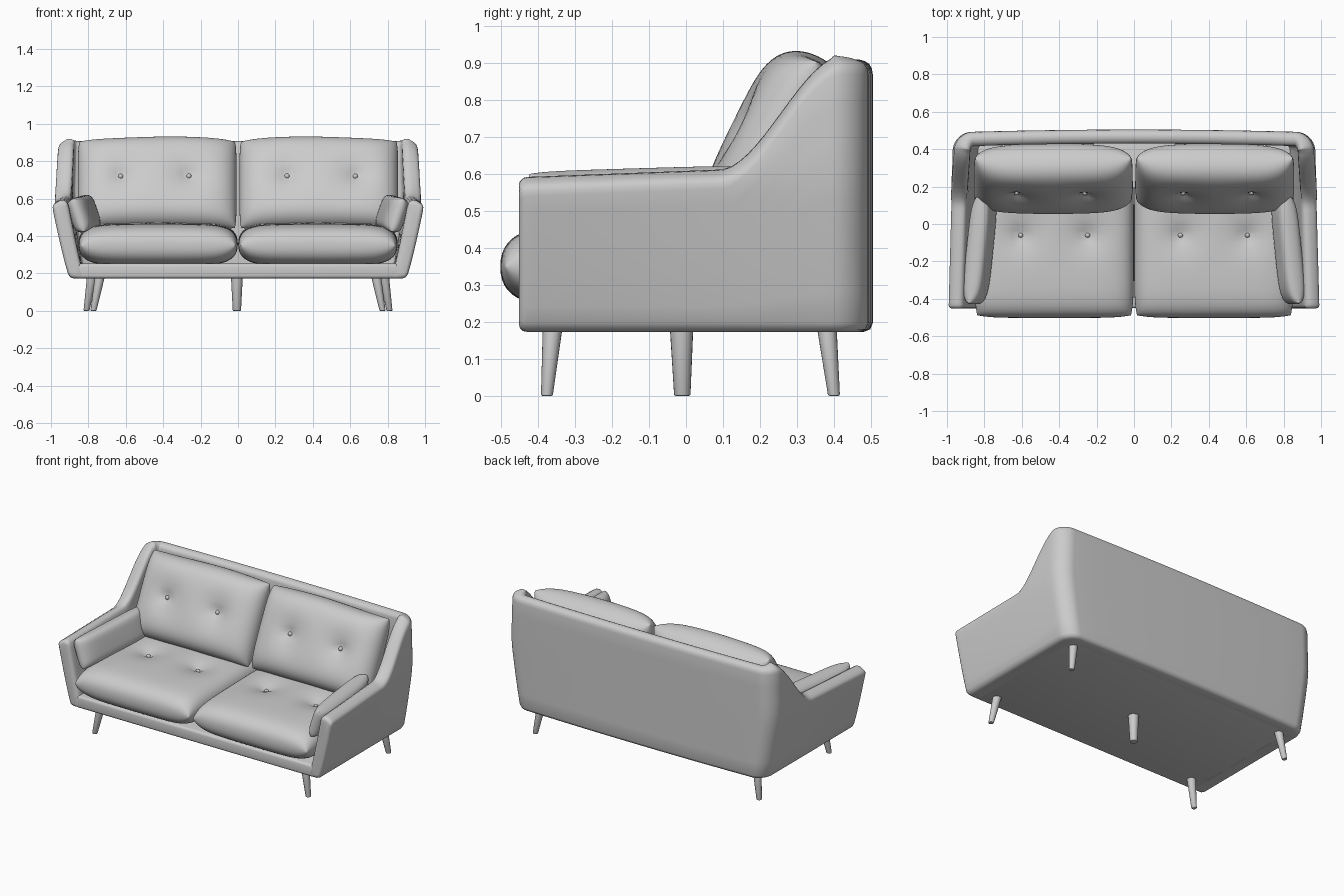
import bpy, bmesh, math
from mathutils import Vector

if "Cube" in bpy.data.objects:
    bpy.data.objects.remove(bpy.data.objects["Cube"])

grey = bpy.data.materials.new("grey fabric")
grey.diffuse_color = (0.6, 0.6, 0.6, 1)
grey.use_nodes = True
grey.node_tree.nodes["Principled BSDF"].inputs["Base Color"].default_value = grey.diffuse_color


def finish(name, bm, angle=40):
    bmesh.ops.recalc_face_normals(bm, faces=bm.faces)
    me = bpy.data.meshes.new(name)
    bm.to_mesh(me)
    bm.free()
    me.materials.append(grey)
    me.shade_smooth()
    me.set_sharp_from_angle(angle=math.radians(angle))
    ob = bpy.data.objects.new(name, me)
    bpy.context.collection.objects.link(ob)
    return ob


def skin(bm, rows, loop=False):
    vs = [[bm.verts.new(p) for p in r] for r in rows]
    n = len(rows[0])
    for a, b in zip(vs, vs[1:]):
        for i in range(n if loop else n - 1):
            j = (i + 1) % n
            bm.faces.new((a[i], a[j], b[j], b[i]))
    return vs


# Shell: arms and back as one wrapped wall, leaning outwards
BOTTOM = 0.173


def top_height(y):
    t = min(1, max(0, (y - 0.09) / 0.35))
    return 0.575 + 0.02 * min(1, (y + 0.45) / 0.53) + 0.31 * t * t * (3 - 2 * t)


def half_width(y, z):
    f = min(1, max(0, (z - BOTTOM) / 0.42)) ** 0.85
    return 0.9 + 0.102 * f - 0.035 * f * (y + 0.45) / 0.95 - 0.01 * max(0, z - 0.58) / 0.33


def section(px, py, nx, ny, e):
    zt, zb = top_height(py) - e, BOTTOM + e
    th = 0.09 * abs(nx) + 0.075 * (1 - abs(nx))
    rise = 0.016 * abs(nx)
    pts = [(0.024, zb), (0.007, zb + 0.007), (0, zb + 0.024)]
    pts += [(0, zb + 0.024 + (zt - zb - 0.06) * k / 8) for k in range(1, 9)]
    pts += [(0.003, zt - 0.02), (0.01, zt - 0.008), (0.022, zt), (th * 0.5, zt + rise * 0.6 + 0.004),
            (th - 0.022, zt + rise), (th - 0.01, zt + rise - 0.006), (th - 0.003, zt + rise - 0.016),
            (th, zt - 0.025)]
    pts += [(th, zt - 0.025 + (zb + 0.025 - zt) * k / 6) for k in range(1, 7)]
    out = []
    for d, z in pts:
        d = min(max(d, e), th - e)
        x, y = px - nx * d, py - ny * d
        y -= 0.015 * px * px * max(0, py) / 0.5
        out.append((x * half_width(py, z), y, z))
    return out


path = [(1, -0.452, 1, 0, 0.022), (1, -0.449, 1, 0, 0.011), (1, -0.441, 1, 0, 0.003)]
path += [(1, -0.43 + 0.835 * k / 36, 1, 0, 0) for k in range(37)]
for k in range(1, 13):
    a = math.pi / 2 * k / 12
    path.append((0.9 + 0.1 * math.cos(a), 0.405 + 0.1 * math.sin(a), math.cos(a), math.sin(a), 0))
path += [(0.9 - 0.15 * k, 0.505, 0, 1, 0) for k in range(1, 7)]
path += [(-x, y, -nx, ny, e) for x, y, nx, ny, e in reversed(path[:-1])]
bm = bmesh.new()
rows = skin(bm, [section(*p) for p in path], loop=True)
bm.faces.new(rows[0])
bm.faces.new(rows[-1])
finish("arms_and_back", bm, 62)

# Base slab under the cushions
bm = bmesh.new()
bmesh.ops.create_cube(bm, size=1)
for v in bm.verts:
    v.co = (v.co.x * 1.74, v.co.y * 0.91 + 0.005, 0.213 + v.co.z * 0.079)
bmesh.ops.bevel(bm, geom=bm.edges[:], offset=0.016, segments=3, affect='EDGES', profile=0.5)
finish("base", bm)


def cushion(name, centre, axes, half, power=6, root=0.48, corner=0.03, crown=0.1,
            tufts=(), wave=0):
    """Two bulging sheets joined at a seam; tufts are (u, v) dimples with a button."""
    c = Vector(centre)
    a, b, n = (Vector(x).normalized() for x in axes)
    N = 40

    def point(u, v, side):
        t = ((1 - abs(u) ** power) * (1 - abs(v) ** power)) ** root
        t *= 1 - crown * (u * u + v * v) / 2
        t *= half[2]
        if side > 0:
            for tu, tv in tufts:
                r2 = ((u - tu) * half[0]) ** 2 + ((v - tv) * half[1]) ** 2
                t -= 0.02 * math.exp(-r2 / 0.001) + 0.027 * math.exp(-r2 / 0.01)
        uu, vv = u * (1 - corner * v ** 6), v * (1 - corner * u ** 6)
        # soft swell along the top edge
        vv += wave * max(0, v) ** 2 * (math.cos(math.pi * (u + 0.2)) - 0.6)
        return c + a * uu * half[0] + b * vv * half[1] + n * t * side

    s = [math.sin(math.pi / 2 * (2 * i / N - 1)) for i in range(N + 1)]
    s[0], s[-1] = -1.0, 1.0
    bm = bmesh.new()
    for side in (1, -1):
        skin(bm, [[point(u, v, side) for u in s] for v in s])
    bmesh.ops.remove_doubles(bm, verts=bm.verts, dist=0.0002)
    finish(name, bm, 80)
    for i, (u, v) in enumerate(tufts):
        bm = bmesh.new()
        bmesh.ops.create_uvsphere(bm, u_segments=14, v_segments=8, radius=0.014)
        bmesh.ops.translate(bm, verts=bm.verts, vec=point(u, v, 1) + n * 0.003)
        finish(f"{name}_button_{i + 1}", bm)


lean = math.radians(26)
sl, cl = math.sin(lean), math.cos(lean)
for s, side in ((-1, "left"), (1, "right")):
    # Seat and back cushions
    cushion(f"{side}_seat_cushion", (s * 0.427, -0.1, 0.357),
            ((s, 0, 0), (0, 1, 0.02), (0, 0, 1)), (0.426, 0.402, 0.113), power=7, root=0.44,
            corner=0.035, tufts=((-0.42, 0.1), (0.42, 0.1)))
    cushion(f"{side}_back_cushion", (s * 0.432, 0.241, 0.678),
            ((s, 0, 0), (0, sl, cl), (0, -cl, sl)), (0.424, 0.264, 0.132), power=6,
            corner=0.02, crown=0.25, tufts=((-0.4, 0.02), (0.46, 0.02)), wave=0.02)
    # Small pillow leaning on each arm
    cushion(f"{side}_arm_pillow", (s * 0.824, -0.135, 0.52),
            ((-s * 0.1, 1, 0.03), (s * 0.32, 0, 0.95), (-s * 0.95, 0, 0.32)),
            (0.295, 0.095, 0.058), power=6, corner=0.02)


# Tapered, splayed legs
def leg(name, top, foot, r_top, r_foot, height=0.19):
    bm = bmesh.new()
    bmesh.ops.create_cone(bm, cap_ends=True, segments=20, radius1=r_foot, radius2=r_top, depth=height)
    rim = [e for e in bm.edges if all(v.co.z < 0 for v in e.verts)]
    bmesh.ops.bevel(bm, geom=rim, offset=0.004, segments=2, affect='EDGES', profile=0.5)
    for v in bm.verts:
        z = v.co.z + height / 2
        k = z / height
        v.co = (v.co.x + foot[0] + (top[0] - foot[0]) * k,
                v.co.y + foot[1] + (top[1] - foot[1]) * k, z)
    finish(name, bm)


for s, side in ((-1, "left"), (1, "right")):
    leg(f"{side}_front_leg", (s * 0.737, -0.36), (s * 0.773, -0.376), 0.027, 0.016)
    leg(f"{side}_back_leg", (s * 0.78, 0.38), (s * 0.81, 0.4), 0.027, 0.016)
leg("middle_leg", (-0.006, -0.012), (-0.006, -0.01), 0.032, 0.022)
